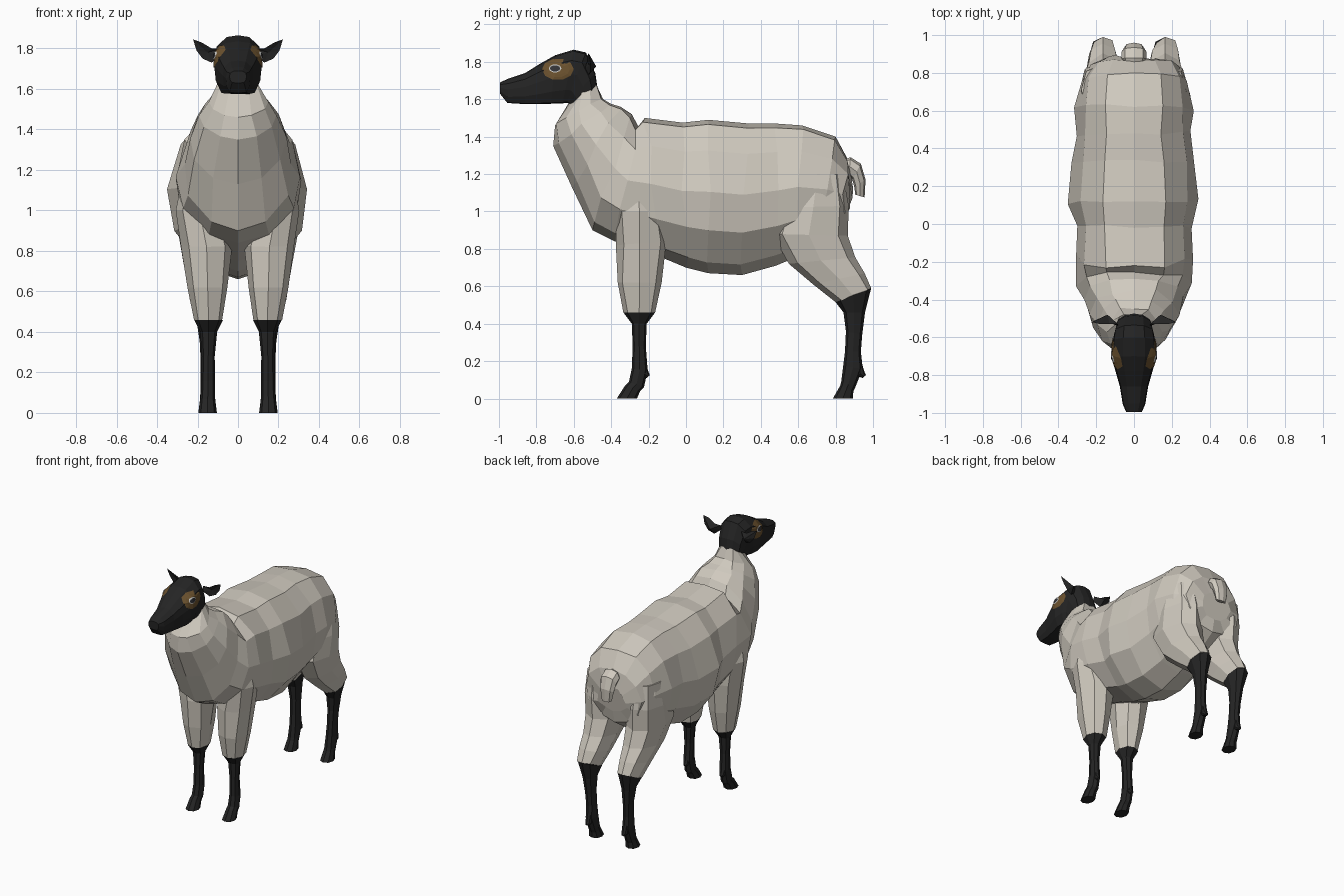
import bpy, bmesh, math, random
from mathutils import Vector
from mathutils.bvhtree import BVHTree

if "Cube" in bpy.data.objects:
    bpy.data.objects.remove(bpy.data.objects["Cube"])

random.seed(4)


def material(name, rgb):
    m = bpy.data.materials.new(name)
    m.diffuse_color = (*rgb, 1)
    m.use_nodes = True
    m.node_tree.nodes["Principled BSDF"].inputs["Base Color"].default_value = m.diffuse_color
    return m


FLEECE = material("cream fleece", (0.63, 0.59, 0.52))
DARK = material("charcoal skin", (0.018, 0.018, 0.018))
TAN = material("brown eye patch", (0.15, 0.085, 0.028))
WHITE = material("pale eye rim", (0.6, 0.6, 0.58))
PUPIL = material("dark grey eye", (0.035, 0.035, 0.04))

# Half cross-sections as (width fraction, position from first to second edge)
BARREL = [(0, 0), (.5, .03), (.84, .2), (1, .47), (.9, .72), (.5, .93), (0, 1)]
SKULL = [(0, 0), (.5, .03), (.93, .2), (1, .45), (.93, .75), (.7, .98), (0, 1)]
LIMB = [(0, 0), (.72, .13), (1, .5), (.72, .87), (0, 1)]


def finish(name, bm, mat):
    bmesh.ops.recalc_face_normals(bm, faces=bm.faces[:])
    me = bpy.data.meshes.new(name)
    bm.to_mesh(me)
    bm.free()
    me.materials.append(mat)
    ob = bpy.data.objects.new(name, me)
    bpy.context.collection.objects.link(ob)
    return ob


def loft(name, stations, half, mat, side=1, jitter=0.0):
    """Skin rings given as (y1, z1, y2, z2, half width, centre x)."""
    section = half + [(-u, t) for u, t in reversed(half[1:-1])]
    bm = bmesh.new()
    rings = []
    for y1, z1, y2, z2, w, cx in stations:
        ring = []
        for u, t in section:
            dx = random.uniform(-jitter, jitter) if u else 0
            dy = random.uniform(-jitter, jitter) * 2 if u else 0
            ring.append(bm.verts.new((side * (cx + u * w + dx),
                                      y1 + (y2 - y1) * t + dy,
                                      z1 + (z2 - z1) * t)))
        rings.append(ring)
    n = len(section)
    for a, b in zip(rings, rings[1:]):
        for i in range(n):
            j = (i + 1) % n
            bm.faces.new((a[i], a[j], b[j], b[i]))
    bm.faces.new(rings[0])
    bm.faces.new(rings[-1])
    return finish(name, bm, mat)


# Fleecy body from rump to throat
loft("body", [
    (.89, 1.16, .86, .97, .12, 0),
    (.86, 1.28, .84, .88, .23, 0),
    (.80, 1.40, .72, .80, .285, 0),
    (.62, 1.46, .60, .76, .31, 0),
    (.48, 1.47, .48, .71, .30, 0),
    (.34, 1.47, .30, .66, .325, 0),
    (.12, 1.49, .12, .67, .345, 0),
    (-.02, 1.475, .0, .70, .305, 0),
    (-.22, 1.50, -.12, .75, .31, 0),
    (-.255, 1.455, -.38, .84, .30, 0),
    (-.29, 1.52, -.50, .90, .27, 0),
    (-.35, 1.56, -.61, 1.13, .235, 0),
    (-.40, 1.575, -.71, 1.35, .19, 0),
    (-.45, 1.605, -.70, 1.46, .145, 0),
    (-.48, 1.68, -.61, 1.60, .095, 0),
], BARREL, FLEECE, jitter=.008)

# Short tail
loft("tail", [
    (.82, 1.27, .84, 1.18, .05, 0),
    (.88, 1.29, .87, 1.19, .065, 0),
    (.935, 1.255, .89, 1.17, .065, 0),
    (.96, 1.17, .90, 1.13, .055, 0),
    (.955, 1.075, .905, 1.09, .04, 0),
], LIMB, FLEECE)

# Head from nape to nose
head = loft("head", [
    (-.47, 1.64, -.62, 1.575, .085, 0),
    (-.485, 1.74, -.63, 1.58, .095, 0),
    (-.535, 1.85, -.64, 1.58, .105, 0),
    (-.60, 1.865, -.66, 1.578, .114, 0),
    (-.70, 1.835, -.72, 1.576, .118, 0),
    (-.78, 1.79, -.78, 1.574, .098, 0),
    (-.86, 1.74, -.86, 1.574, .075, 0),
    (-.95, 1.71, -.955, 1.58, .06, 0),
    (-.995, 1.69, -.995, 1.63, .042, 0),
], SKULL, DARK)
tree = BVHTree.FromPolygons([v.co for v in head.data.vertices],
                            [p.vertices[:] for p in head.data.polygons])


def decal(name, side, cy, cz, ry, rz, lift, sides, mat):
    """Thin oval plate hugging the side of the head."""
    bm = bmesh.new()

    def project(y, z):
        hit = tree.ray_cast(Vector((side, y, z)), Vector((-side, 0, 0)))[0]
        return bm.verts.new((hit.x + side * lift, y, z))

    centre = project(cy, cz)
    prev = None
    for k in (1, 2, 3, 4):
        ring = [project(cy + ry * k / 4 * math.cos(math.tau * i / sides),
                        cz + rz * k / 4 * math.sin(math.tau * i / sides))
                for i in range(sides)]
        for i in range(sides):
            j = (i + 1) % sides
            if prev:
                bm.faces.new((prev[i], prev[j], ring[j], ring[i]))
            else:
                bm.faces.new((centre, ring[i], ring[j]))
        prev = ring
    bm.normal_update()
    if sum(f.normal.x for f in bm.faces) * side < 0:
        bmesh.ops.reverse_faces(bm, faces=bm.faces[:])
    me = bpy.data.meshes.new(name)
    bm.to_mesh(me)
    bm.free()
    me.materials.append(mat)
    bpy.context.collection.objects.link(bpy.data.objects.new(name, me))


def ear(name, side):
    """Leaf-shaped ear with a cupped front."""
    outline = [(.085, -.53, 1.80), (.13, -.53, 1.80), (.18, -.53, 1.83),
               (.222, -.52, 1.845), (.205, -.51, 1.79), (.175, -.51, 1.75),
               (.13, -.52, 1.73), (.085, -.54, 1.765)]
    bm = bmesh.new()
    rim = [bm.verts.new((side * x, y, z)) for x, y, z in outline]
    cup = bm.verts.new((side * .15, -.515, 1.78))
    back = bm.verts.new((side * .14, -.48, 1.775))
    for i in range(len(rim)):
        j = (i + 1) % len(rim)
        bm.faces.new((rim[i], rim[j], cup))
        bm.faces.new((rim[j], rim[i], back))
    finish(name, bm, DARK)


for side, label in ((1, "left"), (-1, "right")):
    ear(f"{label}_ear", side)
    decal(f"{label}_eye_patch", side, -.685, 1.76, .085, .058, .004, 10, TAN)
    decal(f"{label}_eye_rim", side, -.70, 1.765, .034, .022, .007, 10, WHITE)
    decal(f"{label}_eye", side, -.70, 1.765, .028, .017, .009, 10, PUPIL)

    # Woolly upper legs
    loft(f"{label}_front_thigh", [
        (-.33, 1.14, -.17, 1.12, .08, .20),
        (-.37, 1.00, -.12, 1.00, .115, .19),
        (-.375, .82, -.105, .84, .125, .155),
        (-.365, .62, -.13, .62, .10, .15),
        (-.335, .46, -.165, .46, .07, .145),
    ], LIMB, FLEECE, side, .004)
    loft(f"{label}_hind_thigh", [
        (.58, 1.20, .84, 1.20, .10, .18),
        (.50, 1.02, .87, 1.03, .125, .17),
        (.46, .88, .865, .87, .125, .165),
        (.55, .72, .905, .755, .105, .165),
        (.68, .61, .955, .67, .09, .165),
        (.80, .515, .99, .59, .07, .165),
    ], LIMB, FLEECE, side, .004)

    # Slim dark shanks ending in hooves
    loft(f"{label}_front_shank", [
        (-.335, .46, -.165, .46, .071, .145),
        (-.29, .40, -.21, .40, .042, .145),
        (-.285, .28, -.215, .28, .032, .147),
        (-.29, .16, -.205, .15, .034, .148),
        (-.305, .09, -.225, .06, .036, .149),
        (-.325, .07, -.245, .04, .038, .15),
        (-.37, 0, -.262, 0, .046, .15),
    ], LIMB, DARK, side)
    loft(f"{label}_hind_shank", [
        (.80, .515, .99, .59, .071, .165),
        (.842, .46, .957, .46, .045, .16),
        (.855, .36, .942, .34, .034, .155),
        (.85, .25, .935, .25, .032, .152),
        (.84, .17, .945, .16, .034, .15),
        (.83, .09, .905, .06, .037, .15),
        (.825, .07, .895, .04, .039, .15),
        (.785, 0, .892, 0, .046, .15),
    ], LIMB, DARK, side)
    for part, y in (("front", -.215), ("hind", .94)):
        loft(f"{label}_{part}_dewclaw", [
            (y - .03, .17, y, .19, .022, .149),
            (y - .03, .12, y + .015, .14, .022, .149),
            (y + .005, .11, y + .022, .125, .012, .149),
        ], LIMB, DARK, side)
